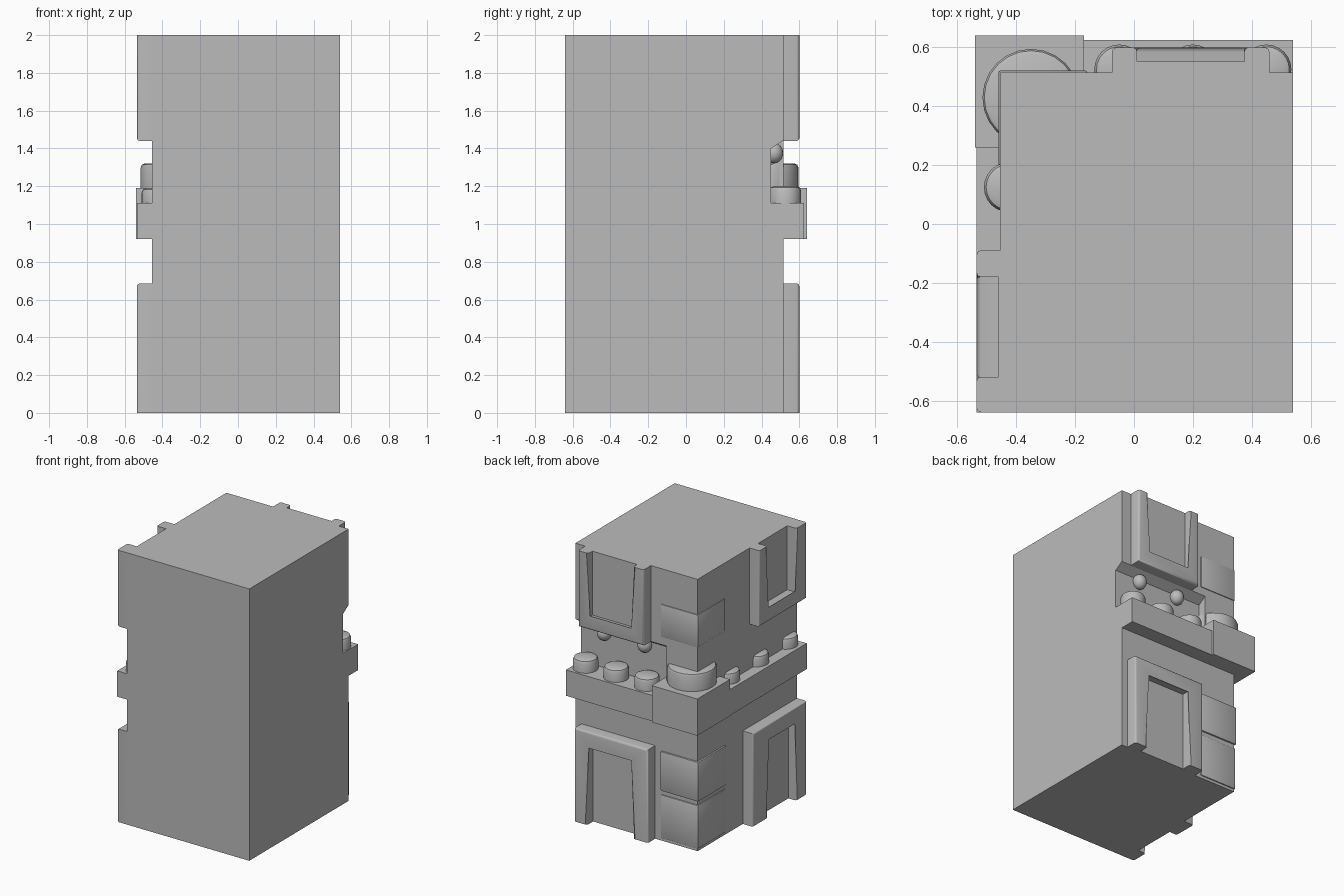
import bpy, bmesh, math
from mathutils import Vector

cube = bpy.data.objects.get("Cube")
if cube:
    bpy.data.objects.remove(cube, do_unlink=True)

stone = bpy.data.materials.new("grey_stone")
stone.use_nodes = True
GREY = (0.5, 0.5, 0.5, 1)
stone.diffuse_color = GREY
stone.node_tree.nodes["Principled BSDF"].inputs["Base Color"].default_value = GREY


def finish(name, bm, smooth=True):
    bmesh.ops.recalc_face_normals(bm, faces=bm.faces)
    mesh = bpy.data.meshes.new(name)
    bm.to_mesh(mesh)
    bm.free()
    mesh.materials.append(stone)
    obj = bpy.data.objects.new(name, mesh)
    bpy.context.collection.objects.link(obj)
    bpy.ops.object.select_all(action="DESELECT")
    obj.select_set(True)
    bpy.context.view_layer.objects.active = obj
    if smooth:
        bpy.ops.object.shade_smooth_by_angle(angle=math.radians(40))
    return obj


# Place (along wall, outward, up) coordinates on the back or the side wall
def on_wall(wall, u, d, z):
    return Vector((u, d, z)) if wall == "back" else Vector((-d, u, z))


def wall_prism(name, wall, outline, d0, d1, bevel=0.0):
    bm = bmesh.new()
    inner = [bm.verts.new(on_wall(wall, u, d0, z)) for u, z in outline]
    outer = [bm.verts.new(on_wall(wall, u, d1, z)) for u, z in outline]
    n = len(outline)
    bm.faces.new(inner)
    front = bm.faces.new(outer)
    for i in range(n):
        j = (i + 1) % n
        bm.faces.new((inner[i], inner[j], outer[j], outer[i]))
    if bevel:
        # Keep the cut ends at the ground and roof sharp
        edges = [e for e in front.edges
                 if not all(v.co.z in (0, 2) for v in e.verts)]
        bmesh.ops.bevel(bm, geom=edges, offset=bevel, segments=3,
                        profile=0.5, affect="EDGES")
    return finish(name, bm)


def box(name, lo, hi, bevel=0.0):
    bm = bmesh.new()
    bmesh.ops.create_cube(bm, size=1)
    for v in bm.verts:
        v.co = Vector([lo[k] if v.co[k] < 0 else hi[k] for k in range(3)])
    if bevel:
        bmesh.ops.bevel(bm, geom=bm.edges[:], offset=bevel, segments=2,
                        profile=0.5, affect="EDGES")
    return finish(name, bm, bevel > 0)


def rect(u0, u1, z0, z1):
    return [(u0, z0), (u1, z0), (u1, z1), (u0, z1)]


# Rounded solid of revolution about z
def turned(name, x, y, profile, sides=24):
    bm = bmesh.new()
    verts = [bm.verts.new((x + r, y, z)) for r, z in profile]
    edges = [bm.edges.new(pair) for pair in zip(verts, verts[1:])]
    bmesh.ops.spin(bm, geom=verts + edges, cent=(x, y, 0), axis=(0, 0, 1),
                   angle=math.tau, steps=sides)
    bmesh.ops.remove_doubles(bm, verts=bm.verts, dist=0.0005)
    return finish(name, bm)


def drum(name, x, y, r, z0, z1, soft):
    turned(name, x, y, [(0, z0), (r, z0), (r, z1 - soft),
                        (r - soft * 0.3, z1 - soft * 0.3),
                        (r - soft, z1), (0, z1)])


# Main tower block with an undercut behind the back ledge
body = box("tower_body", (-0.455, -0.64, 0), (0.54, 0.515, 2))
bm = bmesh.new()
section = [(0.45, 1.0), (0.45, 1.4), (0.52, 1.445), (0.7, 1.445), (0.7, 1.0)]
ends = [[bm.verts.new((x, y, z)) for y, z in section] for x in (-0.2, 0.7)]
for end in ends:
    bm.faces.new(end)
for i in range(len(section)):
    j = (i + 1) % len(section)
    bm.faces.new((ends[0][i], ends[0][j], ends[1][j], ends[1][i]))
cutter = finish("undercut_cutter", bm, False)
cutter.hide_render = True
cut = body.modifiers.new("undercut", "BOOLEAN")
cut.operation, cut.object, cut.solver = "DIFFERENCE", cutter, "EXACT"
bpy.context.view_layer.objects.active = body
bpy.ops.object.modifier_apply(modifier=cut.name)
bpy.data.objects.remove(cutter, do_unlink=True)

# Ledges and the corner block
box("back_ledge", (-0.2, 0.44, 0.92), (0.54, 0.625, 1.11))
box("side_ledge", (-0.535, -0.64, 0.92), (-0.44, 0.3, 1.11))
box("corner_block", (-0.54, 0.26, 0.92), (-0.17, 0.64, 1.19))
drum("corner_drum", -0.35, 0.43, 0.165, 1.18, 1.32, 0.02)

# Round studs standing on the ledges
for i, x in enumerate((0.45, 0.2, -0.05)):
    drum(f"back_stud_{i + 1}", x, 0.525, 0.085, 1.1, 1.2, 0.025)
for i, y in enumerate((0.125, -0.21, -0.55)):
    drum(f"side_stud_{i + 1}", -0.425, y, 0.085, 1.1, 1.19, 0.025)

# Small round brackets under the back window
for i, x in enumerate((0.34, 0.01)):
    arc = [(0.05 * math.sin(math.pi * k / 8), 1.375 - 0.055 * math.cos(math.pi * k / 8))
           for k in range(9)]
    turned(f"bracket_{i + 1}", x, 0.465, arc, 16)

# Window surrounds (open at the roof) and door surrounds (open at the ground):
# wall, outer span, inner span, wall depth, front depth
windows = [("back", (-0.075, 0.46), (0.01, 0.375), 0.5, 0.6, 0.553),
           ("side", (-0.64, -0.09), (-0.52, -0.18), 0.44, 0.535, 0.46)]
doors = [("back", (-0.11, 0.49), (0.01, 0.385), 0.5, 0.6, 0.53),
         ("side", (-0.64, -0.01), (-0.515, -0.185), 0.44, 0.535, 0.472)]


def surround(outer, inner, z_end, z_outer, z_inner):
    (a, b), (c, d) = outer, inner
    return [(a, z_end), (a, z_outer), (b, z_outer), (b, z_end),
            (d, z_end), (d, z_inner), (c, z_inner), (c, z_end)]


for wall, outer, inner, d0, d1, dp in windows:
    wall_prism(f"{wall}_window_frame", wall,
               surround(outer, inner, 2, 1.44, 1.53), d0, d1, 0.015)
    wall_prism(f"{wall}_window_pane", wall, rect(*inner, 1.53, 2), d0, dp)
for wall, outer, inner, d0, d1, dp in doors:
    wall_prism(f"{wall}_door_frame", wall,
               surround(outer, inner, 0, 0.685, 0.585), d0, d1, 0.015)
    wall_prism(f"{wall}_door_panel", wall, rect(*inner, 0, 0.585), d0, dp)

# Slightly proud stones wrapping the tower corner
for i, (z0, z1, proud) in enumerate(((0.02, 0.34, 0.008), (0.37, 0.66, 0.012),
                                     (1.5, 1.74, 0.006))):
    box(f"corner_stone_{i + 1}", (-0.455 - proud, 0.2, z0),
        (-0.16, 0.515 + proud, z1), 0.006)
